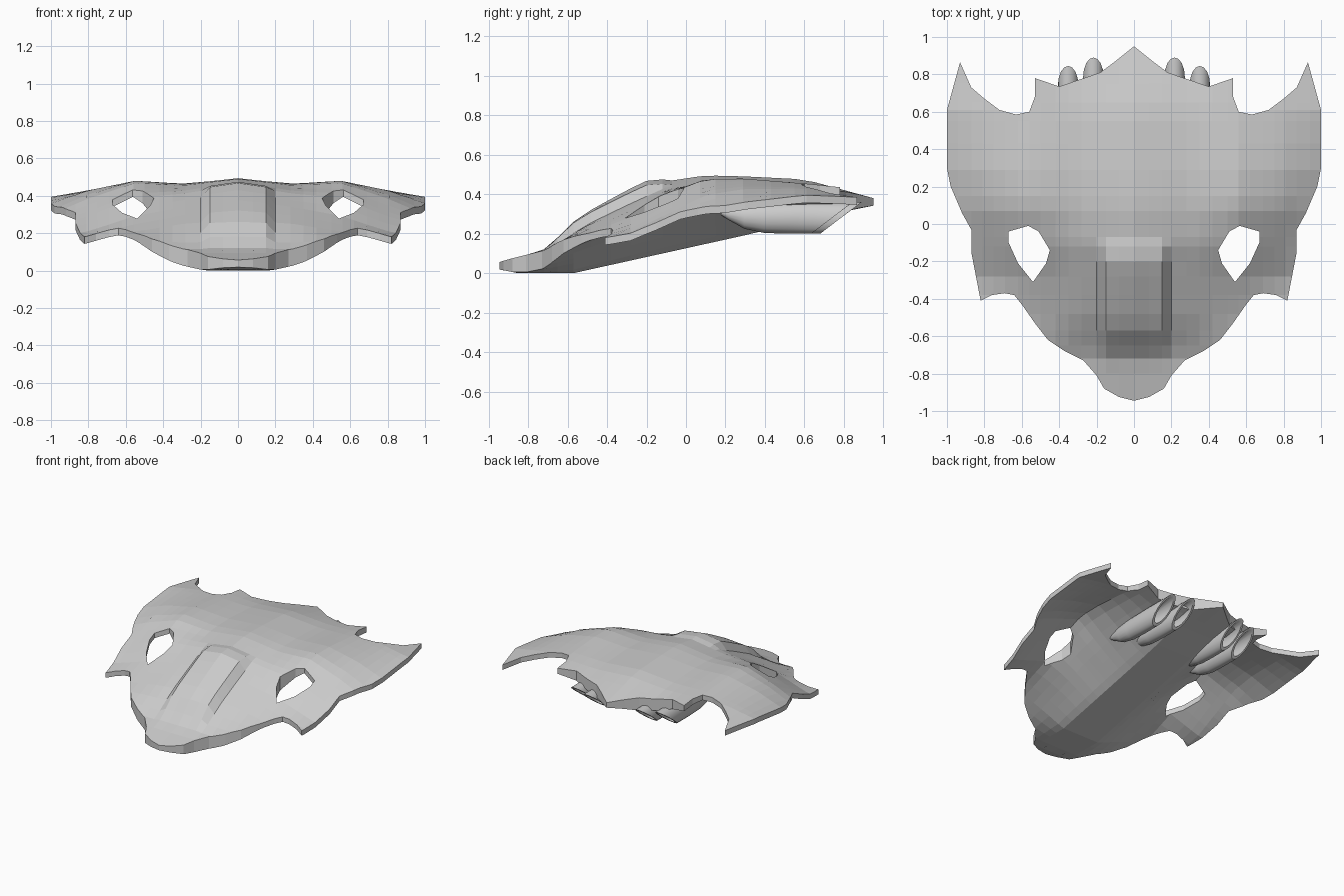
import bpy, bmesh, math
from mathutils import Vector
from mathutils.geometry import tessellate_polygon

if "Cube" in bpy.data.objects:
    bpy.data.objects.remove(bpy.data.objects["Cube"])

# Half outline seen from the top, and the eye opening
OUTLINE = [(0, -.945), (.08, -.925), (.16, -.88), (.2, -.81), (.27, -.73), (.37, -.68), (.46, -.62),
           (.53, -.53), (.6, -.43), (.64, -.38), (.69, -.37), (.76, -.38), (.82, -.41), (.87, -.15),
           (.87, -.03), (.92, .06), (.98, .2), (1, .3), (1, .61), (.93, .865), (.87, .73), (.8, .67),
           (.72, .61), (.63, .585), (.56, .6), (.53, .68), (.53, .78), (.4, .735), (.18, .81),
           (.1, .87), (0, .95)]
EYE = [(.67, -.04), (.565, -.01), (.51, -.04), (.45, -.14), (.47, -.21), (.54, -.31), (.62, -.21), (.67, -.1)]

# Top heights: rows run along y for a few x stations
YS = [-.95, -.7, -.5, -.3, -.1, .1, .3, .6, .95]
HEIGHTS = {
    0:   [.055, .12, .26, .37, .465, .495, .49, .475, .38],
    .3:  [.06, .12, .24, .33, .42, .46, .465, .45, .38],
    .55: [.14, .15, .20, .28, .40, .48, .48, .455, .42],
    .8:  [.14, .15, .17, .20, .30, .40, .43, .43, .39],
    1:   [.12, .13, .15, .17, .24, .31, .36, .395, .37]}
KEEL = ([-.95, -.85, -.57, .38, .6, .95], [.02, 0, 0, .21, .27, .345])
CUT_X = [.08, .15, .2, .28, .35, .42, .5, .56, .62, .69, .75, .81, .87, .94]
CUT_Y = [-.88, -.8, -.72, -.65, -.57, -.48, -.38, -.28, -.2, -.12, -.07, 0, .07, .15, .29, .43, .55, .65, .75]


def interp(v, xs, ys):
    for i in range(len(xs) - 1):
        if v <= xs[i + 1]:
            t = max(0, (v - xs[i]) / (xs[i + 1] - xs[i]))
            return ys[i] + t * (ys[i + 1] - ys[i])
    return ys[-1]


def base_height(x, y):
    return interp(abs(x), list(HEIGHTS), [interp(y, YS, r) for r in HEIGHTS.values()])


def top_height(x, y):
    # raised nose bridge with sloping side walls
    nose = interp(abs(x), [0, .15, .2, 1], [1, 1, 0, 0])
    return base_height(x, y) + .05 * nose * interp(y, [-1, -.74, -.57, -.2, -.07, 1], [0, 0, 1, 1, 0, 0])


def bottom_height(x, y):
    edge = base_height(x, y) - .038
    k = interp(abs(x), [0, .16, .55, 1], [0, 0, 1, 1])
    return max(0, min(edge, interp(y, *KEEL) * (1 - k) + edge * k))


def finish(bm, name):
    bmesh.ops.recalc_face_normals(bm, faces=bm.faces[:])
    me = bpy.data.meshes.new(name)
    bm.to_mesh(me)
    bm.free()
    ob = bpy.data.objects.new(name, me)
    bpy.context.collection.objects.link(ob)
    return ob


# Mask shell: flat outline with eye hole, sliced into a grid, then given height
bm = bmesh.new()
loops = [[Vector((x, y, 0)) for x, y in l] for l in (OUTLINE, EYE)]
verts = [bm.verts.new(p) for l in loops for p in l]
for tri in tessellate_polygon(loops):
    bm.faces.new([verts[i] for i in tri])
for axis, cuts in ((0, CUT_X), (1, CUT_Y)):
    for c in cuts:
        co, no = Vector((0, 0, 0)), Vector((0, 0, 0))
        co[axis], no[axis] = c, 1
        bmesh.ops.bisect_plane(bm, geom=bm.verts[:] + bm.edges[:] + bm.faces[:], dist=1e-5,
                               plane_co=co, plane_no=no)
diagonal = [e for e in bm.edges if len(e.link_faces) == 2
            and min(abs(e.verts[0].co.x - e.verts[1].co.x), abs(e.verts[0].co.y - e.verts[1].co.y)) > 1e-4]
bmesh.ops.dissolve_edges(bm, edges=diagonal, use_verts=False)
dup = bmesh.ops.duplicate(bm, geom=bm.verts[:] + bm.edges[:] + bm.faces[:])["geom"]
for v in dup:
    if isinstance(v, bmesh.types.BMVert):
        v.co.x *= -1
bmesh.ops.reverse_faces(bm, faces=[f for f in dup if isinstance(f, bmesh.types.BMFace)])
bmesh.ops.remove_doubles(bm, verts=bm.verts[:], dist=1e-4)
ext = bmesh.ops.extrude_face_region(bm, geom=bm.faces[:], use_keep_orig=True)["geom"]
upper = {v for v in ext if isinstance(v, bmesh.types.BMVert)}
for v in bm.verts:
    v.co.z = (top_height if v in upper else bottom_height)(v.co.x, v.co.y)
finish(bm, "mask_shell")


# Underside pipes: tapered front, slanted open rear with a hollow bore
def pipe(name, x, shift):
    # ring: y centre, z centre, half width, half height, slant
    rings = [(.2, .315, .006, .006, 0), (.26, .30, .025, .03, 0), (.34, .285, .045, .06, 0),
             (.44, .28, .056, .076, 0), (.6, .28, .058, .08, .05), (.785, .28, .055, .08, .105),
             (.785, .28, .042, .064, .085), (.66, .28, .034, .05, .06), (.6, .28, .02, .03, 0)]
    bm = bmesh.new()
    n, prev = 16, None
    for y, z, rx, rz, s in rings:
        ring = []
        for i in range(n):
            a = 2 * math.pi * i / n
            ring.append(bm.verts.new((x + rx * math.cos(a), y + shift + s * math.sin(a), z + rz * math.sin(a))))
        if prev:
            for i in range(n):
                bm.faces.new((prev[i], prev[(i + 1) % n], ring[(i + 1) % n], ring[i]))
        else:
            bm.faces.new(ring)
        prev = ring
    bm.faces.new(prev)
    ob = finish(bm, name)
    bpy.ops.object.select_all(action='DESELECT')
    bpy.context.view_layer.objects.active = ob
    ob.select_set(True)
    bpy.ops.object.shade_smooth_by_angle(angle=math.radians(40))


for side, s in (("left", -1), ("right", 1)):
    pipe("inner_pipe_" + side, .217 * s, 0)
    pipe("outer_pipe_" + side, .352 * s, -.045)
